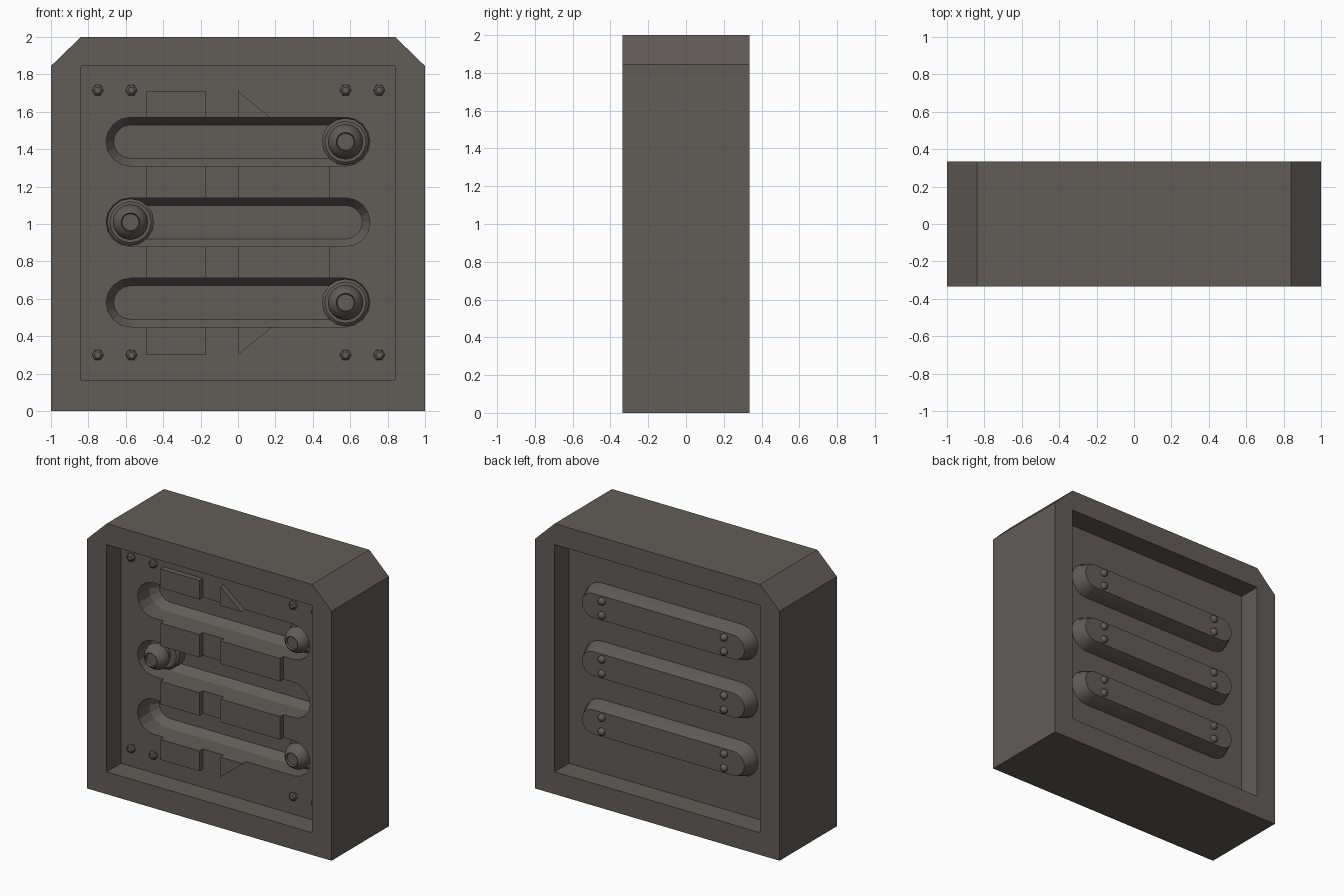
import bpy, bmesh, math

if "Cube" in bpy.data.objects:
    bpy.data.objects.remove(bpy.data.objects["Cube"])

mat = bpy.data.materials.new("dark warm grey")
mat.diffuse_color = (0.120, 0.107, 0.097, 1)
mat.use_nodes = True
mat.node_tree.nodes["Principled BSDF"].inputs["Base Color"].default_value = mat.diffuse_color


def loft(name, sections):
    """Join (y, outline) sections, outline = list of (x, z), and cap both ends."""
    bm = bmesh.new()
    rings = [[bm.verts.new((x, y, z)) for x, z in pts] for y, pts in sections]
    n = len(rings[0])
    for a, b in zip(rings, rings[1:]):
        for i in range(n):
            j = (i + 1) % n
            bm.faces.new((a[i], a[j], b[j], b[i]))
    bm.faces.new(rings[0])
    bm.faces.new(rings[-1])
    bmesh.ops.recalc_face_normals(bm, faces=bm.faces)
    me = bpy.data.meshes.new(name)
    bm.to_mesh(me)
    bm.free()
    me.materials.append(mat)
    ob = bpy.data.objects.new(name, me)
    bpy.context.collection.objects.link(ob)
    return ob


def prism(name, pts, y0, y1):
    return loft(name, [(y0, pts), (y1, pts)])


def rect(x0, x1, z0, z1):
    return [(x0, z0), (x1, z0), (x1, z1), (x0, z1)]


def circle(cx, cz, r, n=16):
    return [(cx + r * math.cos(2 * math.pi * i / n),
             cz + r * math.sin(2 * math.pi * i / n)) for i in range(n)]


def capsule(cz, r, half=0.575, n=8):
    pts = []
    for side, start in ((1, -90), (-1, 90)):
        for i in range(n + 1):
            a = math.radians(start + 180 * i / n)
            pts.append((side * half + r * math.cos(a), cz + r * math.sin(a)))
    return pts


def lathe(name, cx, cz, profile, n=16):
    return loft(name, [(y, circle(cx, cz, r, n)) for y, r in profile])


def activate(ob):
    bpy.ops.object.select_all(action='DESELECT')
    ob.select_set(True)
    bpy.context.view_layer.objects.active = ob


def cut(ob, cutter):
    activate(ob)
    m = ob.modifiers.new("cut", 'BOOLEAN')
    m.operation, m.solver, m.object = 'DIFFERENCE', 'EXACT', cutter
    bpy.ops.object.modifier_apply(modifier=m.name)
    bpy.data.objects.remove(cutter)


def smooth(ob, angle=35):
    activate(ob)
    bpy.ops.object.shade_smooth_by_angle(angle=math.radians(angle))


D, P = 0.335, 0.167          # half depth of the case, half depth of the panel
SLOTS = ((1.44, 0.575), (1.01, -0.575), (0.58, 0.575))   # slot height, knob x

# Case with chamfered top corners and a square recess front and back
case = prism("case", [(-1, 0), (1, 0), (1, 1.845), (0.84, 2), (-0.84, 2), (-1, 1.845)], -D, D)
opening = rect(-0.84, 0.84, 0.165, 1.845)
cut(case, prism("front_recess", opening, -D - 0.1, -P))
cut(case, prism("back_recess", opening, P, D + 0.1))

# Raised plates on the front panel
plates = [
    prism("left_plate", rect(-0.49, -0.17, 0.30, 1.71), -P - 0.04, -P + 0.01),
    prism("right_plate", [(0, 0.30), (0.49, 0.70), (0.49, 1.31), (0, 1.71)], -P - 0.04, -P + 0.01),
]

for cz, kx in SLOTS:
    # Slot cut through the plates into the panel, narrowing at the floor
    for ob in [case] + plates:
        cut(ob, loft("slot", [(-D, capsule(cz, 0.13)), (-0.03, capsule(cz, 0.13)),
                              (0.03, capsule(cz, 0.09))]))

    # Bevelled slot housing on the back, with pairs of rivets
    smooth(loft("slot_housing", [(P - 0.01, capsule(cz, 0.13)), (P, capsule(cz, 0.13)),
                                 (P + 0.10, capsule(cz, 0.09))]))
    for x in (-0.5, 0.5):
        for dz in (-0.052, 0.052):
            y = P + 0.10
            smooth(lathe("back_rivet", x, cz + dz,
                         [(y - 0.005, 0.028), (y + 0.01, 0.028), (y + 0.02, 0.021),
                          (y + 0.027, 0.008)], 10), 60)

    # Domed knob on a round base, with a socket in its tip
    smooth(lathe("knob_base", kx, cz, [(0.04, 0.126), (-0.04, 0.126), (-0.055, 0.11)]))
    smooth(lathe("knob", kx, cz, [(-0.05, 0.06), (-0.10, 0.06), (-0.105, 0.09),
                                  (-0.125, 0.095), (-0.15, 0.088), (-0.175, 0.072),
                                  (-0.195, 0.05), (-0.18, 0.045)]))

# Hex bolts in the panel corners
for x in (-0.75, -0.57, 0.575, 0.755):
    for z in (0.30, 1.715):
        lathe("corner_bolt", x, z, [(-P + 0.005, 0.031), (-P - 0.018, 0.031),
                                    (-P - 0.028, 0.018)], 6)
